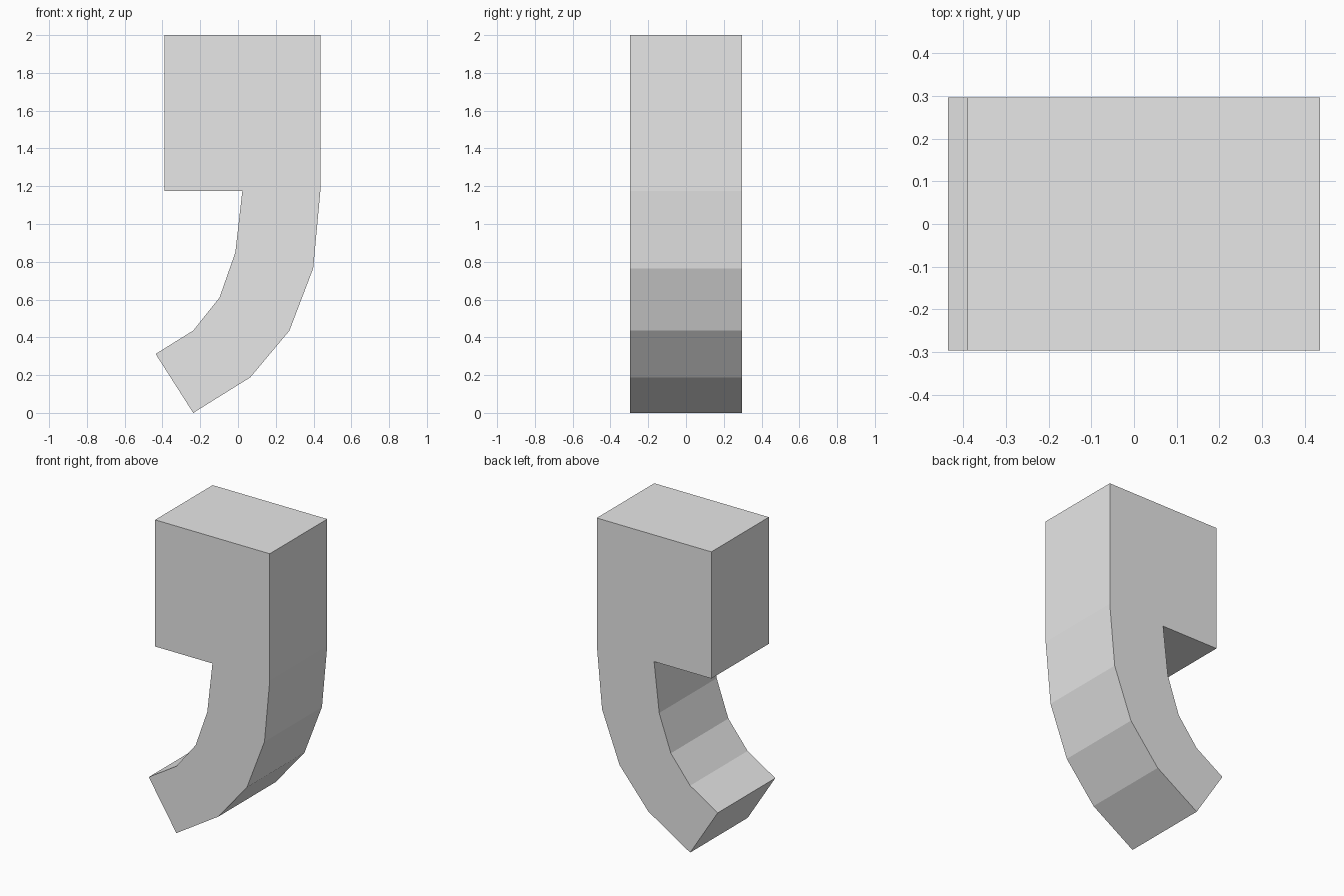
import bpy
import bmesh

cube = bpy.data.objects.get("Cube")
if cube:
    bpy.data.objects.remove(cube, do_unlink=True)

HALF_DEPTH = 0.296

# Plain grey material
grey = bpy.data.materials.new("light_grey")
grey.use_nodes = True
colour = (0.8, 0.8, 0.8, 1)
grey.diffuse_color = colour
grey.node_tree.nodes["Principled BSDF"].inputs["Base Color"].default_value = colour

# Side profile (x, z): square head, outer curve of the tail, then inner curve
head = [(-0.39, 1.175), (-0.39, 2.0), (0.436, 2.0), (0.436, 1.175)]
outer_tail = [(0.398, 0.765), (0.272, 0.435), (0.065, 0.188), (-0.237, 0.0)]
inner_tail = [(-0.436, 0.312), (-0.237, 0.436), (-0.098, 0.61),
              (-0.014, 0.85), (0.023, 1.175)]

# Extrude the profile through the depth
bm = bmesh.new()
profile = [bm.verts.new((x, -HALF_DEPTH, z)) for x, z in head + outer_tail + inner_tail]
front = bm.faces.new(profile)
result = bmesh.ops.extrude_face_region(bm, geom=[front], use_keep_orig=True)
back_verts = [v for v in result["geom"] if isinstance(v, bmesh.types.BMVert)]
bmesh.ops.translate(bm, verts=back_verts, vec=(0, 2 * HALF_DEPTH, 0))
bmesh.ops.recalc_face_normals(bm, faces=bm.faces)

mesh = bpy.data.meshes.new("comma_block")
bm.to_mesh(mesh)
bm.free()
mesh.materials.append(grey)
block = bpy.data.objects.new("comma_block", mesh)
bpy.context.collection.objects.link(block)
